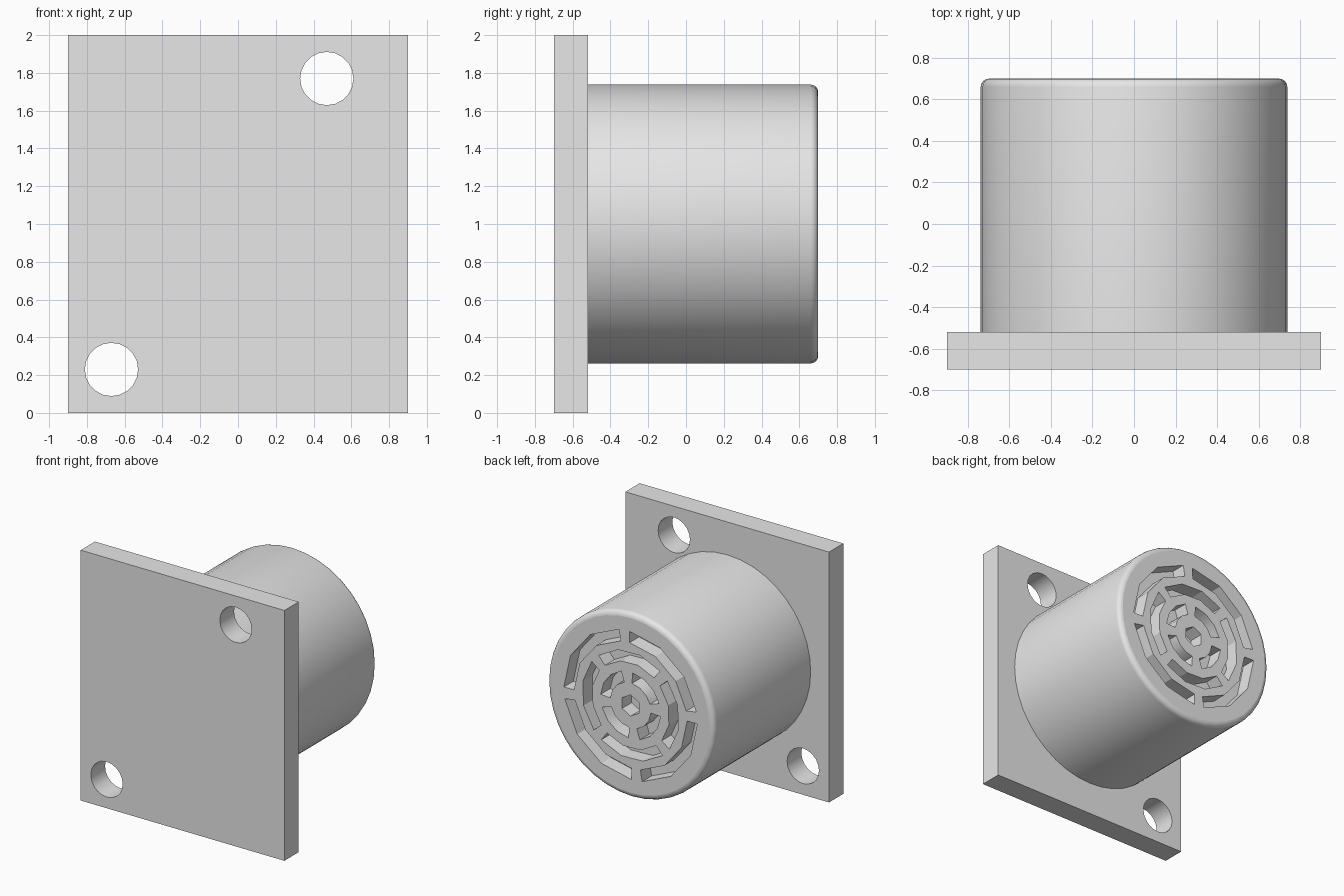
import bpy, bmesh
from math import cos, sin, radians, pi
from mathutils import Matrix, Vector

cube = bpy.data.objects.get("Cube")
if cube:
    bpy.data.objects.remove(cube, do_unlink=True)

# Single grey finish
GREY = (0.8, 0.8, 0.8, 1)
grey = bpy.data.materials.new("light_grey")
grey.use_nodes = True
grey.diffuse_color = GREY
grey.node_tree.nodes["Principled BSDF"].inputs["Base Color"].default_value = GREY


def make_object(name, bm):
    bmesh.ops.recalc_face_normals(bm, faces=bm.faces[:])
    mesh = bpy.data.meshes.new(name)
    bm.to_mesh(mesh)
    bm.free()
    mesh.materials.append(grey)
    obj = bpy.data.objects.new(name, mesh)
    bpy.context.collection.objects.link(obj)
    return obj


def add_cylinder(bm, x, z, radius, y0, y1, sides):
    place = Matrix.Translation((x, (y0 + y1) / 2, z)) @ Matrix.Rotation(pi / 2, 4, "X")
    bmesh.ops.create_cone(bm, cap_ends=True, segments=sides, radius1=radius,
                          radius2=radius, depth=y1 - y0, matrix=place)


def add_slot(bm, inner, outer, start, end, y0, y1, steps=3):
    """Curved slot prism around the barrel axis; angles in degrees."""
    angles = [radians(start + (end - start) * i / steps) for i in range(steps + 1)]
    outline = [(outer, a) for a in angles] + [(inner, a) for a in reversed(angles)]
    face = bm.faces.new([bm.verts.new((-r * cos(a), y0, 1 + r * sin(a)))
                         for r, a in outline])
    moved = bmesh.ops.extrude_face_region(bm, geom=[face], use_keep_orig=True)
    verts = [v for v in moved["geom"] if isinstance(v, bmesh.types.BMVert)]
    bmesh.ops.translate(bm, verts=verts, vec=Vector((0, y1 - y0, 0)))


def cut(obj, cutter):
    mod = obj.modifiers.new("cut", "BOOLEAN")
    mod.operation = "DIFFERENCE"
    mod.solver = "EXACT"
    mod.object = cutter
    bpy.context.view_layer.update()
    bpy.ops.object.select_all(action="DESELECT")
    bpy.context.view_layer.objects.active = obj
    obj.select_set(True)
    bpy.ops.object.modifier_apply(modifier=mod.name)
    bpy.data.objects.remove(cutter, do_unlink=True)
    bpy.ops.object.shade_smooth_by_angle(angle=radians(25))
    for poly in obj.data.polygons:
        if abs(poly.normal.y) > 0.99:
            poly.use_smooth = False


# Mounting plate with two screw holes
bm = bmesh.new()
bmesh.ops.create_cube(bm, size=1, matrix=Matrix.Translation((0, -0.61, 1))
                      @ Matrix.Diagonal((1.8, 0.18, 2, 1)))
plate = make_object("mounting_plate", bm)
bm = bmesh.new()
for x, z in ((0.47, 1.77), (-0.67, 0.23)):
    add_cylinder(bm, x, z, 0.141, -0.9, -0.4, 20)
cut(plate, make_object("screw_hole_cutter", bm))

# Barrel with a rounded back rim
bm = bmesh.new()
add_cylinder(bm, 0, 1, 0.738, -0.53, 0.7, 40)
rim = [e for e in bm.edges if all(v.co.y > 0.6 for v in e.verts)]
bmesh.ops.bevel(bm, geom=rim, offset=0.04, segments=4, profile=0.5, affect="EDGES")
barrel = make_object("barrel", bm)

# Grille: three rings of curved slots around a centre hole
bm = bmesh.new()
FLOOR, ABOVE = 0.58, 0.8
for inner, outer, start, span in ((0.50, 0.59, 10, 81),
                                  (0.345, 0.43, 53, 78),
                                  (0.18, 0.265, 18, 68)):
    for quarter in range(4):
        a = start + 90 * quarter
        add_slot(bm, inner, outer, a, a + span, FLOOR, ABOVE)
add_cylinder(bm, 0, 1, 0.085, FLOOR, ABOVE, 6)
cut(barrel, make_object("grille_cutter", bm))
